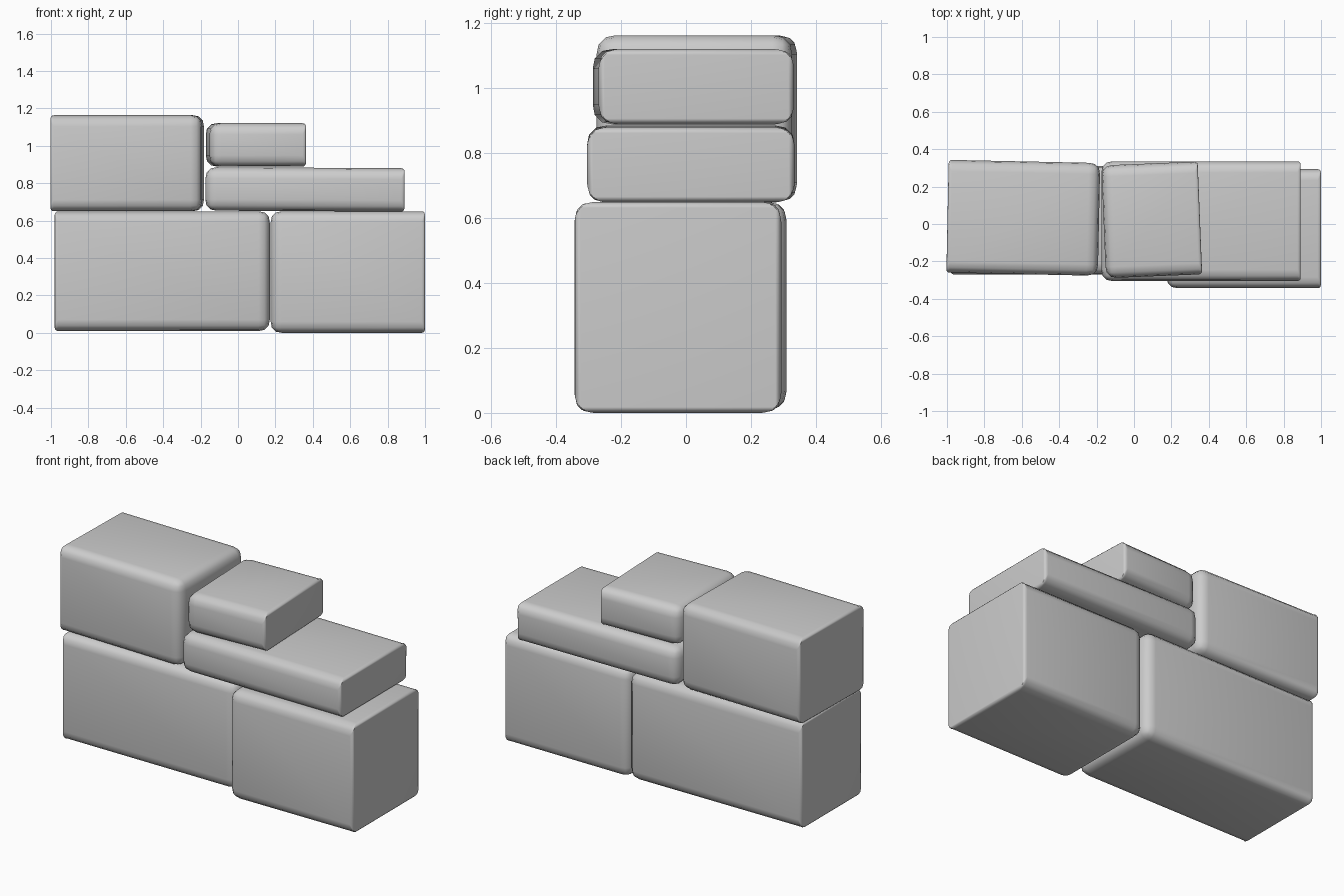
import bpy, bmesh, math

if "Cube" in bpy.data.objects:
    bpy.data.objects.remove(bpy.data.objects["Cube"])

stone = bpy.data.materials.new("grey_stone")
stone.diffuse_color = (0.6, 0.6, 0.6, 1)
stone.use_nodes = True
stone.node_tree.nodes["Principled BSDF"].inputs["Base Color"].default_value = stone.diffuse_color


def block(name, size, centre, end, turn=0, tilt=0):
    """Rounded stone block; 'end' (+1 / -1) is the x end that stays crisp."""
    bm = bmesh.new()
    bmesh.ops.create_cube(bm, size=1)
    for v in bm.verts:
        v.co = [c * s for c, s in zip(v.co, size)]
    # narrow bevel around the crisp end, wide bevel elsewhere
    layer = bm.edges.layers.float.new("bevel_weight_edge")
    for e in bm.edges:
        crisp = all(v.co.x * end > 0 for v in e.verts)
        e[layer] = 0.3 if crisp else 1.0
    mesh = bpy.data.meshes.new(name)
    bm.to_mesh(mesh)
    bm.free()
    mesh.materials.append(stone)
    ob = bpy.data.objects.new(name, mesh)
    bpy.context.collection.objects.link(ob)
    ob.location = centre
    ob.rotation_euler = (0, math.radians(tilt), math.radians(turn))
    bev = ob.modifiers.new("rounding", 'BEVEL')
    bev.limit_method = 'WEIGHT'
    bev.width = 0.06
    bev.segments = 3
    bev.profile = 0.55
    bpy.ops.object.select_all(action='DESELECT')
    ob.select_set(True)
    bpy.context.view_layer.objects.active = ob
    bpy.ops.object.modifier_apply(modifier=bev.name)
    bpy.ops.object.shade_smooth_by_angle(angle=math.radians(40))
    return ob


# bottom course
block("lower_left_block", (1.15, 0.58, 0.64), (-0.405, 0.02, 0.33), -1)
block("lower_right_block", (0.825, 0.637, 0.65), (0.587, -0.025, 0.325), 1)
# upper course
block("upper_left_block", (0.81, 0.603, 0.513), (-0.592, 0.033, 0.907), -1, turn=-1.2)
block("long_slab", (1.065, 0.64, 0.232), (0.358, 0.015, 0.767), 1, tilt=0.3)
# cap stone
block("small_top_slab", (0.515, 0.603, 0.232), (0.095, 0.022, 1.005), 1, turn=2.3)
